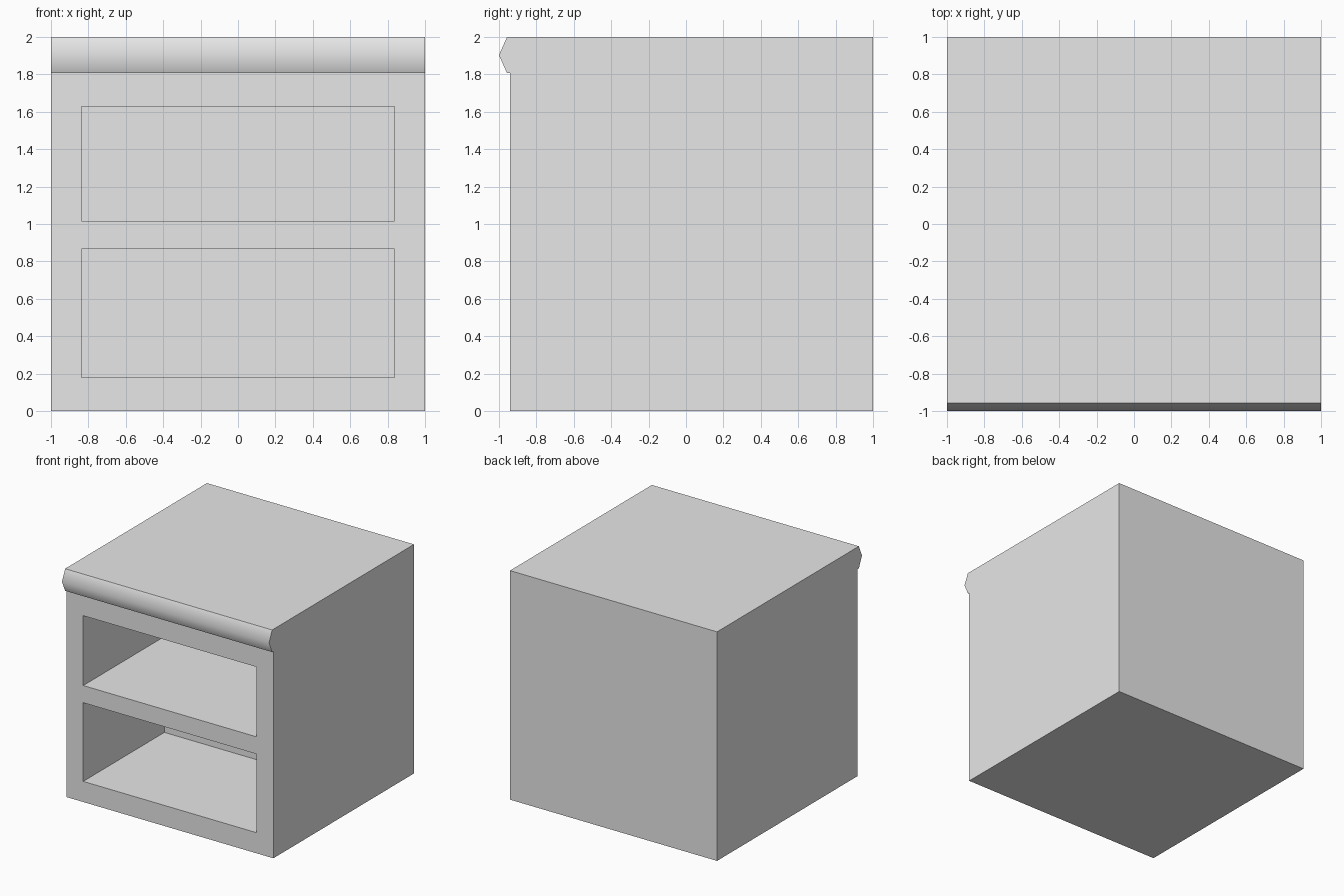
import bpy, bmesh, math

cube = bpy.data.objects.get("Cube")
if cube:
    bpy.data.objects.remove(cube, do_unlink=True)

# Material
grey = bpy.data.materials.new("light_grey")
grey.use_nodes = True
COLOUR = (0.8, 0.8, 0.8, 1.0)
grey.diffuse_color = COLOUR
for node in grey.node_tree.nodes:
    if node.type == 'BSDF_PRINCIPLED':
        node.inputs["Base Color"].default_value = COLOUR


def extrude_x(name, profile, half_width):
    """Extrude a (y, z) profile symmetrically along x."""
    bm = bmesh.new()
    face = bm.faces.new([bm.verts.new((-half_width, y, z)) for y, z in profile])
    out = bmesh.ops.extrude_face_region(bm, geom=[face])
    moved = [v for v in out["geom"] if isinstance(v, bmesh.types.BMVert)]
    bmesh.ops.translate(bm, verts=moved, vec=(2 * half_width, 0, 0))
    bmesh.ops.recalc_face_normals(bm, faces=bm.faces)
    mesh = bpy.data.meshes.new(name)
    bm.to_mesh(mesh)
    bm.free()
    mesh.materials.append(grey)
    obj = bpy.data.objects.new(name, mesh)
    bpy.context.collection.objects.link(obj)
    return obj


FRONT, BACK = -0.94, 1.0

# Cabinet body with the bulging lip along the top front edge
cabinet = extrude_x("cabinet_body", [
    (FRONT, 0), (BACK, 0), (BACK, 2), (-0.957, 2),
    (-1, 1.903), (-0.957, 1.807), (FRONT, 1.807)], 1.0)

bpy.ops.object.select_all(action='DESELECT')
bpy.context.view_layer.objects.active = cabinet
cabinet.select_set(True)

# Two open compartments cut into the front
CAVITY_BACK = FRONT + 1.12
for name, low, high in (("lower", 0.18, 0.867), ("upper", 1.017, 1.627)):
    cutter = extrude_x(name + "_compartment_cutter", [
        (FRONT - 0.1, low), (CAVITY_BACK, low),
        (CAVITY_BACK, high), (FRONT - 0.1, high)], 0.837)
    cutter.hide_render = True
    cut = cabinet.modifiers.new(name + "_compartment", 'BOOLEAN')
    cut.operation = 'DIFFERENCE'
    cut.solver = 'EXACT'
    cut.object = cutter
    bpy.ops.object.modifier_apply(modifier=cut.name)
    bpy.data.objects.remove(cutter, do_unlink=True)

# Round the lip's shading, keep all other edges sharp
bpy.ops.object.shade_smooth_by_angle(angle=math.radians(55))
